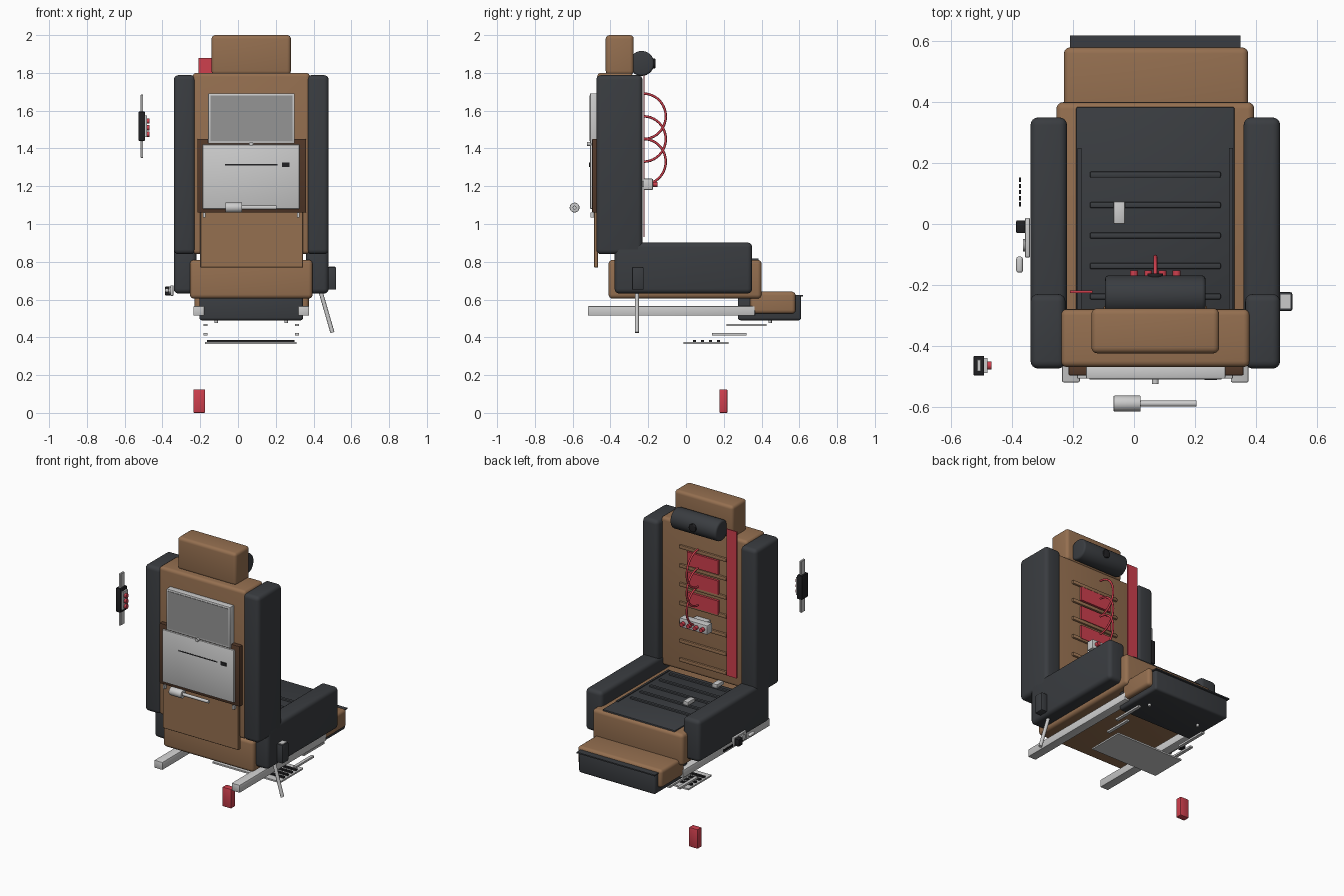
import bpy, bmesh, math
from mathutils import Vector, Matrix

CX = 0.07  # seat centre line


def mat(name, c):
    m = bpy.data.materials.new(name)
    m.diffuse_color = (*c, 1)
    return m


BROWN = mat("tan_leather", (0.30, 0.16, 0.08))
WOOD = mat("dark_wood", (0.085, 0.04, 0.022))
DARK = mat("charcoal", (0.042, 0.046, 0.052))
BLACK = mat("black", (0.015, 0.015, 0.017))
RED = mat("red", (0.62, 0.05, 0.075))
SCREEN = mat("screen_grey", (0.3, 0.3, 0.3))


def finish(name, bm, m, smooth):
    me = bpy.data.meshes.new(name)
    bm.to_mesh(me)
    bm.free()
    ob = bpy.data.objects.new(name, me)
    bpy.context.collection.objects.link(ob)
    if m:
        me.materials.append(m)
    if smooth:
        bpy.ops.object.select_all(action='DESELECT')
        ob.select_set(True)
        bpy.context.view_layer.objects.active = ob
        bpy.ops.object.shade_smooth_by_angle(angle=math.radians(35))
    return ob


def box(name, x, y, z, m=None, r=0.0, seg=4):
    """Box from (min, max) ranges with rounded edges of radius r."""
    bm = bmesh.new()
    bmesh.ops.create_cube(bm, size=1)
    for v in bm.verts:
        v.co = Vector([(a + b) / 2 + c * (b - a) for (a, b), c in zip((x, y, z), v.co)])
    if r:
        bmesh.ops.bevel(bm, geom=bm.edges[:], offset=r, segments=seg, profile=0.5, affect='EDGES')
    return finish(name, bm, m, r > 0)


def pair(name, x, y, z, m=None, r=0.0, seg=4):
    """Same box on both sides of the centre line."""
    box(name + "_right", x, y, z, m, r, seg)
    box(name + "_left", (2 * CX - x[1], 2 * CX - x[0]), y, z, m, r, seg)


def rod(name, p, q, rad, m=None, n=24, r=0.0):
    """Cylinder between two points."""
    p, q = Vector(p), Vector(q)
    d = q - p
    M = Matrix.Translation((p + q) / 2) @ d.to_track_quat('Z', 'Y').to_matrix().to_4x4()
    bm = bmesh.new()
    bmesh.ops.create_cone(bm, cap_ends=True, segments=n, radius1=rad, radius2=rad, depth=d.length)
    if r:
        rim = [e for e in bm.edges if abs(e.verts[0].co.z - e.verts[1].co.z) < 1e-6]
        bmesh.ops.bevel(bm, geom=rim, offset=r, segments=3, profile=0.5, affect='EDGES')
    bm.transform(M)
    return finish(name, bm, m, True)


# Upholstered body
box("seat_base", (-0.255, 0.395), (-0.41, 0.40), (0.605, 0.81), BROWN, 0.022)
box("backrest", (-0.24, 0.38), (-0.47, -0.28), (0.84, 1.80), BROWN, 0.02)
box("headrest", (-0.14, 0.28), (-0.425, -0.277), (1.79, 2.0), BROWN, 0.02)
pair("back_wing", (0.365, 0.48), (-0.475, -0.23), (0.84, 1.788), DARK, 0.025)
pair("armrest", (0.36, 0.48), (-0.378, 0.35), (0.632, 0.902), DARK, 0.025)

# Seat cushion with raised ribs and side channels
box("seat_cushion", (-0.19, 0.33), (-0.29, 0.385), (0.78, 0.818), DARK, 0.006, 2)
for i in range(5):
    y = 0.162 - 0.1 * i
    box(f"seat_rib_{i}", (-0.145, 0.285), (y - 0.01, y + 0.01), (0.81, 0.828), DARK, 0.005, 2)
pair("seat_channel", (0.312, 0.325), (-0.28, 0.25), (0.81, 0.823), DARK)

# Backrest ribs and red heating pads
for i in range(7):
    z = 1.645 - 0.122 * i
    box(f"back_rib_{i}", (-0.10, 0.24), (-0.29, -0.268), (z - 0.012, z + 0.012), BROWN, 0.006, 2)
for i in range(3):
    z = 1.585 - 0.13 * i
    box(f"heating_pad_{i}", (-0.045, 0.18), (-0.285, -0.265), (z - 0.045, z + 0.045), RED)

# Neck pillow with a button
rod("neck_pillow", (-0.095, -0.235, 1.85), (0.235, -0.235, 1.85), 0.066, DARK, 32, 0.012)
rod("pillow_button", (CX, -0.18, 1.85), (CX, -0.162, 1.85), 0.026, BLACK, 20, 0.004)

# Shoulder strap
box("shoulder_strap", (-0.21, -0.136), (-0.226, -0.219), (0.93, 1.88), RED)

# Air hoses looping down to the valve block
for i, (top, end) in enumerate([(1.69, 180), (1.57, 180), (1.45, 155)]):
    cu = bpy.data.curves.new(f"air_hose_{i}", 'CURVE')
    cu.dimensions = '3D'
    cu.bevel_depth = 0.0065
    cu.bevel_resolution = 2
    cu.use_fill_caps = True
    sp = cu.splines.new('POLY')
    sp.points.add(20)
    for k, pt in enumerate(sp.points):
        a = math.radians(end * k / 20)
        pt.co = (CX, -0.224 + 0.117 * math.sin(a), top - 0.12 + 0.12 * math.cos(a), 1)
    cu.materials.append(RED)
    bpy.context.collection.objects.link(bpy.data.objects.new(f"air_hose_{i}", cu))
box("valve_block", (-0.03, 0.17), (-0.226, -0.175), (1.18, 1.24), None, 0.005, 2)
for i in range(4):
    x = 0.0 + 0.0467 * i
    rod(f"valve_knob_{i}", (x, -0.18, 1.21), (x, -0.152, 1.21), 0.013, RED, 16)
box("valve_mount", (0.02, 0.12), (-0.29, -0.22), (1.195, 1.225))

# Lap belt buckles lying on the seat
for i, y in enumerate((0.037, -0.26)):
    box(f"lap_buckle_{i}", (-0.067, -0.03), (y - 0.037, y + 0.037), (0.826, 0.85), None, 0.004, 2)

# Leg rest
box("leg_rest_pad", (-0.23, 0.375), (0.34, 0.58), (0.525, 0.642), BROWN, 0.02)
box("leg_rest_base", (-0.205, 0.345), (0.275, 0.61), (0.49, 0.624), DARK, 0.014, 3)
box("leg_rest_lip", (-0.21, 0.35), (0.575, 0.62), (0.617, 0.625), DARK)
for x in (-0.115, 0.255):
    rod("leg_rest_stud", (x, 0.445, 0.475), (x, 0.445, 0.495), 0.009, None, 12)

# Floor rails
pair("floor_rail", (0.318, 0.376), (-0.52, 0.365), (0.515, 0.565), None, 0.004, 2)

# Slatted foot plate and its sliding links
box("foot_plate", (-0.175, 0.31), (-0.012, 0.225), (0.366, 0.376))
for i in range(4):
    y = 0.045 + 0.042 * i
    box(f"foot_plate_slat_{i}", (-0.165, 0.30), (y - 0.008, y + 0.008), (0.375, 0.386), BLACK)
pair("lower_link", (0.302, 0.322), (0.137, 0.32), (0.41, 0.422))
pair("upper_link", (0.302, 0.322), (0.215, 0.425), (0.459, 0.471))

# Rear panel, tray table and screen
box("rear_panel", (-0.20, 0.345), (-0.487, -0.465), (0.77, 1.10), BROWN, 0.003, 1)
box("tray_recess", (-0.215, 0.36), (-0.497, -0.465), (1.06, 1.45), WOOD, 0.004, 2)
box("tray_table", (-0.187, 0.325), (-0.508, -0.49), (1.08, 1.42), None, 0.004, 2)
box("tray_slot", (-0.07, 0.21), (-0.510, -0.5), (1.311, 1.317), BLACK)
box("tray_latch", (0.232, 0.272), (-0.513, -0.5), (1.303, 1.325), BLACK)
rod("tray_catch", (CX, -0.525, 1.424), (CX, -0.49, 1.424), 0.011, None, 16)
pair("tray_hinge", (0.312, 0.325), (-0.505, -0.48), (1.035, 1.06))
box("screen_bezel", (-0.158, 0.30), (-0.508, -0.465), (1.425, 1.692), None, 0.004, 2)
box("screen", (-0.146, 0.288), (-0.511, -0.5), (1.44, 1.68), SCREEN)

# Detached tray arm
rod("tray_arm_grip", (-0.067, -0.59, 1.087), (0.022, -0.59, 1.087), 0.026, None, 24, 0.003)
rod("tray_arm_rod", (0.02, -0.59, 1.087), (0.205, -0.59, 1.087), 0.01, None, 16)

# Side controls on the left armrest
box("control_plate", (-0.358, -0.342), (-0.11, 0.02), (0.62, 0.675), None, 0.003, 2)
box("control_knob", (-0.387, -0.355), (-0.03, 0.012), (0.622, 0.668), BLACK, 0.004, 2)
rod("control_dial", (-0.365, -0.07, 0.648), (-0.345, -0.07, 0.648), 0.02, None, 20)
box("control_lever", (-0.387, -0.365), (-0.16, -0.107), (0.638, 0.658), None, 0.008, 3)
for i in range(5):
    y = 0.065 + 0.02 * i
    box(f"control_button_{i}", (-0.378, -0.372), (y - 0.007, y + 0.007), (0.64, 0.655), BLACK)

# Buckle holder and recline lever on the right armrest
box("buckle_holder", (0.47, 0.52), (-0.286, -0.224), (0.652, 0.772), DARK, 0.006, 2)
box("buckle_slot", (0.482, 0.514), (-0.278, -0.232), (0.765, 0.776))
rod("recline_lever", (0.435, -0.26, 0.65), (0.5, -0.26, 0.425), 0.011, None, 12)

# Floating belt adjuster beside the seat
box("adjuster_rail", (-0.516, -0.502), (-0.485, -0.445), (1.35, 1.685), None, 0.002, 1)
box("adjuster_body", (-0.527, -0.492), (-0.498, -0.433), (1.44, 1.595), BLACK, 0.004, 2)
box("adjuster_plate", (-0.494, -0.482), (-0.49, -0.44), (1.46, 1.575))
for i in range(3):
    z = 1.475 + 0.035 * i
    rod(f"adjuster_button_{i}", (-0.485, -0.465, z), (-0.468, -0.465, z), 0.014, RED, 14)

# Red canister standing on the floor
box("floor_canister", (-0.236, -0.174), (0.177, 0.219), (0.0, 0.125), RED, 0.004, 2)
